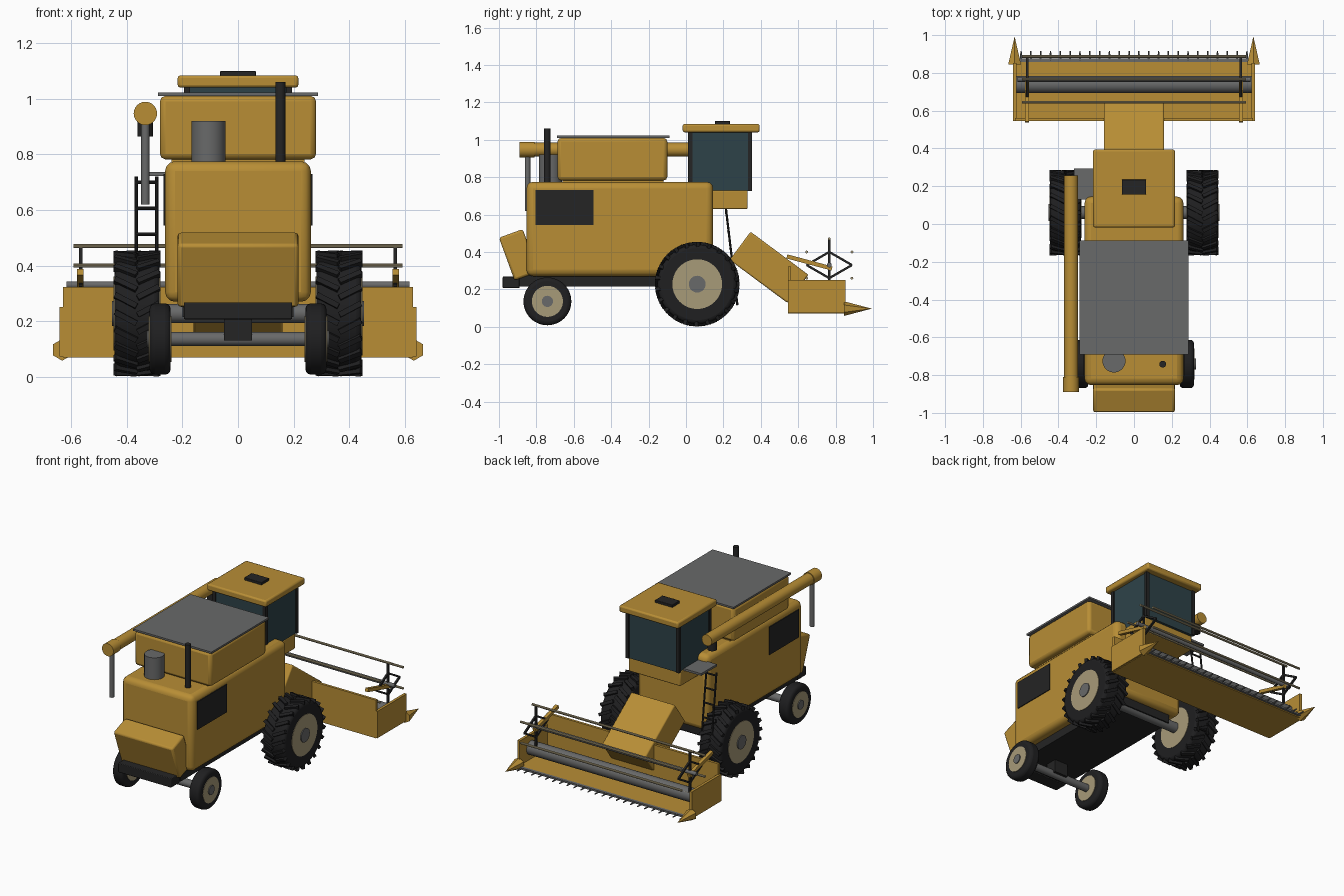
import bpy, bmesh, math
from mathutils import Vector, Matrix

cube = bpy.data.objects.get("Cube")
if cube:
    bpy.data.objects.remove(cube, do_unlink=True)


def material(name, r, g, b):
    m = bpy.data.materials.new(name)
    m.use_nodes = True
    m.diffuse_color = (r, g, b, 1)
    m.node_tree.nodes["Principled BSDF"].inputs["Base Color"].default_value = (r, g, b, 1)
    return m


YELLOW = material("harvest_yellow", .48, .27, .036)
GREY = material("steel_grey", .14, .142, .142)
BLACK = material("black_plastic", .018, .018, .018)
RUBBER = material("tyre_rubber", .014, .014, .015)
GLASS = material("tinted_glass", .027, .055, .066)
BEIGE = material("rim_beige", .39, .325, .19)


def finish(name, bm, mat, bevel=0, segments=2):
    bmesh.ops.recalc_face_normals(bm, faces=bm.faces)
    mesh = bpy.data.meshes.new(name)
    bm.to_mesh(mesh)
    bm.free()
    mesh.materials.append(mat)
    ob = bpy.data.objects.new(name, mesh)
    bpy.context.collection.objects.link(ob)
    if bevel:
        mod = ob.modifiers.new("bevel", 'BEVEL')
        mod.width, mod.segments, mod.limit_method = bevel, segments, 'ANGLE'
    bpy.ops.object.select_all(action='DESELECT')
    ob.select_set(True)
    bpy.context.view_layer.objects.active = ob
    bpy.ops.object.shade_smooth_by_angle(angle=math.radians(35))
    return ob


def add_box(bm, center, size, rot=Matrix()):
    bmesh.ops.create_cube(bm, matrix=Matrix.Translation(center) @ rot @ Matrix.Diagonal((*size, 1)))


def tilt(degrees):
    return Matrix.Rotation(math.radians(degrees), 4, 'X')


def box(name, mat, center, size, bevel=0, pitch=0, segments=2):
    bm = bmesh.new()
    add_box(bm, center, size, tilt(pitch))
    return finish(name, bm, mat, bevel, segments)


def block(name, mat, x, y, z, bevel=0, segments=2):
    """Box given by its ranges along each axis."""
    spans = (x, y, z)
    return box(name, mat, [(a + b) / 2 for a, b in spans], [b - a for a, b in spans], bevel, 0, segments)


def add_rod(bm, a, b, r1, r2=None, sides=24):
    a, b = Vector(a), Vector(b)
    turn = Vector((0, 0, 1)).rotation_difference(b - a).to_matrix().to_4x4()
    bmesh.ops.create_cone(bm, cap_ends=True, segments=sides, radius1=r1,
                          radius2=r1 if r2 is None else r2, depth=(b - a).length,
                          matrix=Matrix.Translation((a + b) / 2) @ turn)


def rod(name, mat, a, b, r1, r2=None, sides=24, bevel=0, segments=2):
    bm = bmesh.new()
    add_rod(bm, a, b, r1, r2, sides)
    return finish(name, bm, mat, bevel, segments)


# Main body, chassis and rear hood
block("body", YELLOW, (-.262, .262), (-.853, .145), (.27, .775), .035, 3)
block("chassis", BLACK, (-.2, .2), (-.89, .1), (.215, .29))
block("rear_bumper", BLACK, (-.195, .195), (-.98, -.89), (.207, .268), .004)
box("straw_hood", YELLOW, (0, -.895, .385), (.434, .135, .243), .012, 20)

# Grain tank and its cover
block("grain_tank", YELLOW, (-.281, .281), (-.687, -.1), (.782, 1.01), .02)
block("tank_neck", YELLOW, (-.24, .24), (-.66, -.12), (.76, .8))
block("tank_cover", GREY, (-.288, .288), (-.69, -.087), (1.01, 1.022))

# Cab
block("cab_base", YELLOW, (-.19, .19), (.03, .33), (.63, .73), .006)
block("cab_glass", GLASS, (-.188, .188), (.018, .346), (.727, 1.045))
block("cab_roof", YELLOW, (-.217, .217), (-.018, .394), (1.04, 1.084), .01)
block("roof_hatch", BLACK, (-.064, .064), (.155, .235), (1.08, 1.1), .003)
for sx in (-1, 1):
    for y in (.023, .343):
        box("cab_pillar", BLACK, (sx * .184, y, .885), (.022, .022, .316))

# Engine parts on the rear deck
rod("air_cleaner", GREY, (-.106, -.725, .76), (-.106, -.725, .92), .061, sides=32)
rod("exhaust_stack", BLACK, (.152, -.742, .76), (.152, -.742, 1.06), .018)

# Unloading auger with spout and pivot
AX, AZ = -.333, .947
rod("unloading_tube", YELLOW, (AX, -.87, AZ), (AX, .258, AZ), .037)
rod("tube_end_cap", YELLOW, (AX, -.89, AZ), (AX, -.81, AZ), .042)
rod("unloading_spout", GREY, (AX, -.847, .62), (AX, -.847, .93), .015, sides=16)
rod("tube_pivot", BLACK, (AX, .2, .865), (AX, .2, .925), .028)

# Platform and ladder
block("platform", GREY, (-.318, -.19), (.13, .295), (.722, .736))
ladder = bmesh.new()
for x in (-.366, -.292):
    add_rod(ladder, (x, .203, .72), (x, .275, .115), .006, sides=8)
for i in range(7):
    t = i / 6.4
    y, z = .203 + .072 * t, .70 - .6 * t
    add_rod(ladder, (-.366, y, z), (-.292, y, z), .006, sides=8)
finish("ladder", ladder, BLACK)


def wheel(sx, label, x, y, z, radius, width, rim, hub, bevel, lugs):
    inner, outer = sx * (x - width / 2), sx * (x + width / 2)
    rod(label + "_tyre", RUBBER, (inner, y, z), (outer, y, z), radius, sides=48, bevel=bevel, segments=3)
    rod(label + "_rim", BEIGE, (inner - sx * .003, y, z), (outer + sx * .003, y, z), rim, sides=40)
    rod(label + "_hub", GREY, (inner, y, z), (outer + sx * .009, y, z), hub)
    if not lugs:
        return
    # Two staggered rows of slanted tread bars
    bm = bmesh.new()
    for side in (-1, 1):
        for i in range(lugs):
            angle = 2 * math.pi * (i + side / 4) / lugs
            spin = Matrix.Translation((sx * x, y, z)) @ Matrix.Rotation(angle, 4, 'X')
            slant = Matrix.Rotation(side * math.radians(28), 4, 'Z')
            place = spin @ Matrix.Translation((side * width * .25, 0, radius)) @ slant
            add_box(bm, (0, 0, 0), (1, 1, 1), place @ Matrix.Diagonal((width * .54, .02, .026, 1)))
    finish(label + "_tread", bm, RUBBER)


# Wheels and axles
for sx in (-1, 1):
    wheel(sx, "drive_wheel", .363, .06, .228, .212, .163, .133, .045, .02, 22)
    wheel(sx, "steering_wheel", .28, -.741, .136, .128, .076, .083, .03, .02, 0)
rod("drive_axle", GREY, (-.3, .06, .228), (.3, .06, .228), .034)
rod("steering_axle", GREY, (-.25, -.741, .136), (.25, -.741, .136), .025)
block("axle_mount", BLACK, (-.05, .05), (-.78, -.70), (.13, .23))

# Feeder house and header trough
box("feeder_house", YELLOW, (0, .444, .3175), (.32, .386, .188), .008, -36.6)
block("header_floor", YELLOW, (-.63, .63), (.545, .862), (.07, .088))
block("header_back", YELLOW, (-.63, .63), (.545, .562), (.07, .323))
for sx in (-1, 1):
    box("header_end", YELLOW, (sx * .632, .699, .162), (.018, .308, .178))
    rod("crop_divider", YELLOW, (sx * .632, .845, .097), (sx * .632, .993, .097), .039, 0, 6)
    box("reel_arm", YELLOW, (sx * .567, .66, .344), (.022, .25, .022), 0, -15)
rod("header_auger", GREY, (-.622, .738, .165), (.622, .738, .165), .045, sides=32)

# Knife bar with guard fingers
knife = bmesh.new()
add_box(knife, (0, .867, .083), (1.24, .02, .012))
for i in range(24):
    add_rod(knife, (-.598 + i * .052, .865, .083), (-.598 + i * .052, .916, .083), .007, .004, 6)
finish("knife_bar", knife, GREY)

# Reel with six bats and two braced spiders
RY, RZ, RR = .766, .33, .14
rod("reel_shaft", GREY, (-.616, RY, RZ), (.616, RY, RZ), .013, sides=16)
spiders = bmesh.new()
for i in range(6):
    a = math.radians(30 + 60 * i)
    y, z = math.cos(a), math.sin(a)
    rod("reel_bat", BEIGE, (-.592, RY + RR * y, RZ + RR * z), (.592, RY + RR * y, RZ + RR * z), .0075, sides=10)
    for sx in (-1, 1):
        add_box(spiders, (sx * .565, RY + RR / 2 * y, RZ + RR / 2 * z), (.012, RR, .012), tilt(-30 - 60 * i))
finish("reel_spiders", spiders, BLACK)

# Side vents
for sx in (-1, 1):
    block("side_vent", BLACK, sorted((sx * .260, sx * .2675)), (-.805, -.495), (.545, .73))
